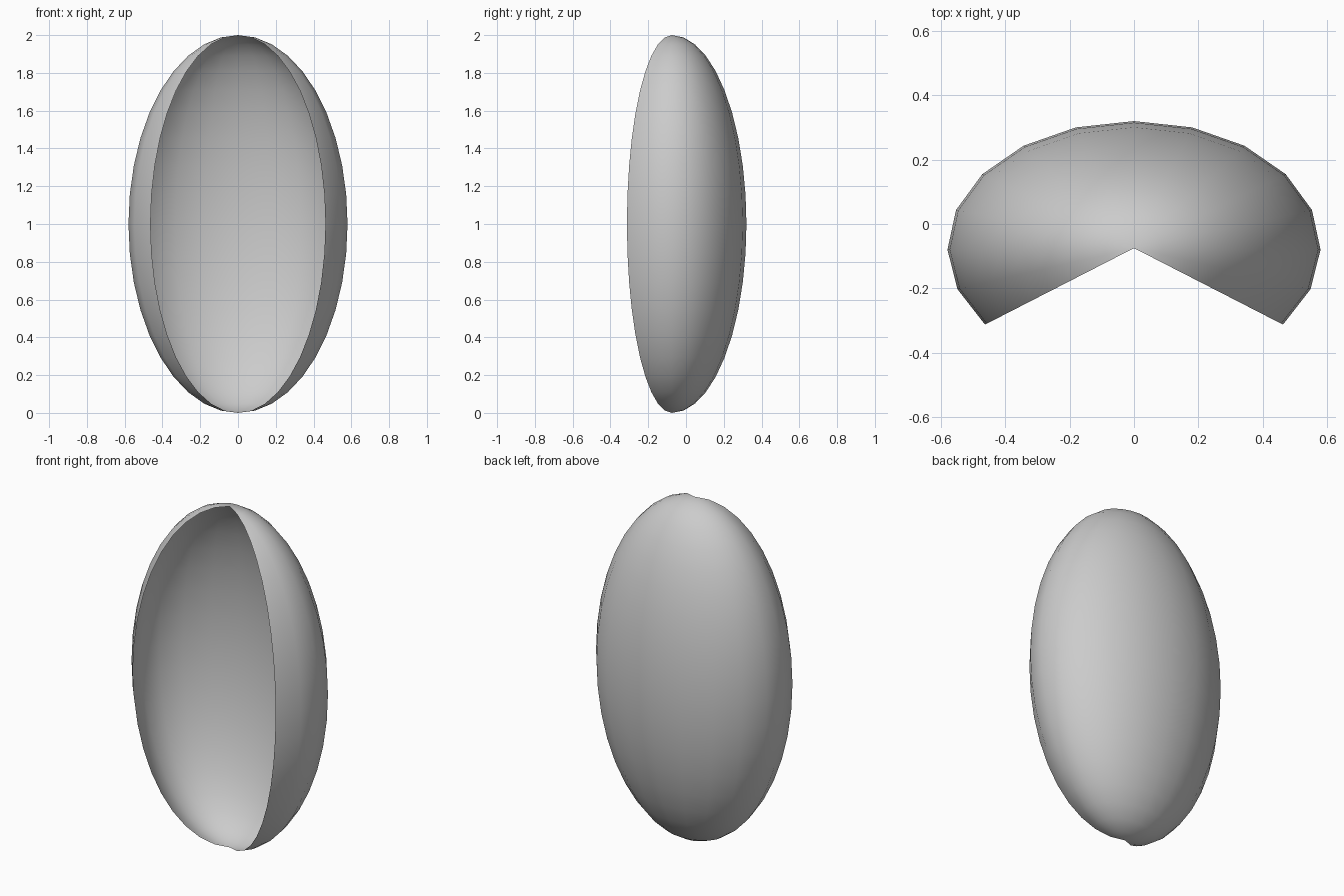
import bpy, bmesh
from math import sin, cos, pi, radians

if "Cube" in bpy.data.objects:
    bpy.data.objects.remove(bpy.data.objects["Cube"])

SEGS, RINGS = 14, 20           # steps around the opening, steps pole to pole
HALF_SWEEP = radians(127)      # shell spans this far either side of the back
RX, RY, RZ = 0.58, 0.395, 1.0
CY = -0.075
THICK = 0.022                  # wall at the back, tapering to nothing at the rim

bm = bmesh.new()
top = bm.verts.new((0, CY, 2 * RZ))
bottom = bm.verts.new((0, CY, 0))


def meridian(i, inner):
    """Column of points from near the top pole to near the bottom pole."""
    off = (2 * i / SEGS - 1) * HALF_SWEEP
    wall = THICK * cos(off / HALF_SWEEP * pi / 2) if inner else 0
    col = []
    for j in range(1, RINGS):
        p = pi * j / RINGS
        col.append(bm.verts.new((sin(off) * (RX - wall) * sin(p),
                                 CY + cos(off) * (RY - wall) * sin(p),
                                 RZ + RZ * cos(p))))
    return col


# Outer skin and inner skin share the two rim meridians and both poles
outer = [meridian(i, False) for i in range(SEGS + 1)]
inner = [outer[0]] + [meridian(i, True) for i in range(1, SEGS)] + [outer[-1]]

for cols in (outer, inner):
    for a, b in zip(cols, cols[1:]):
        loop_a, loop_b = [top] + a + [bottom], [top] + b + [bottom]
        for j in range(RINGS):
            quad = [loop_a[j], loop_a[j + 1], loop_b[j + 1], loop_b[j]]
            quad = list(dict.fromkeys(quad))
            if cols is outer:
                quad.reverse()
            bm.faces.new(quad)

bmesh.ops.recalc_face_normals(bm, faces=bm.faces)
mesh = bpy.data.meshes.new("open_shell")
bm.to_mesh(mesh)
bm.free()

shell = bpy.data.objects.new("open_shell", mesh)
bpy.context.collection.objects.link(shell)
bpy.context.view_layer.objects.active = shell
shell.select_set(True)
bpy.ops.object.shade_smooth_by_angle(angle=radians(40))
